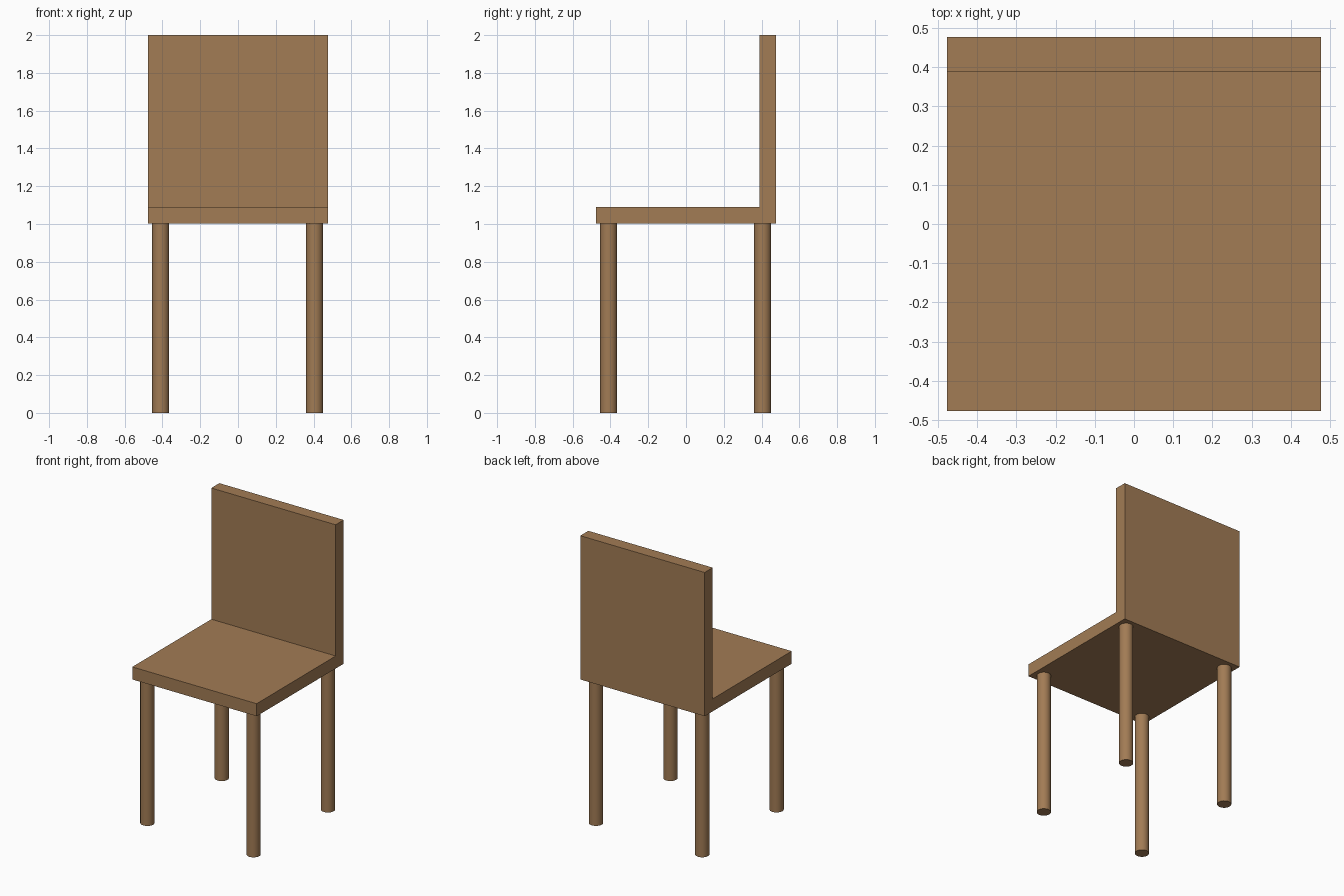
import bpy, bmesh

if "Cube" in bpy.data.objects:
    bpy.data.objects.remove(bpy.data.objects["Cube"])

wood = bpy.data.materials.new("brown_wood")
wood.diffuse_color = (0.36, 0.20, 0.09, 1)
wood.use_nodes = True
wood.node_tree.nodes["Principled BSDF"].inputs["Base Color"].default_value = wood.diffuse_color

HALF = 0.477      # half width of the seat
SEAT_Z = 1.003    # underside of the seat
SEAT_TOP = 1.09
BACK_Y = 0.389    # front face of the backrest

# Seat and backrest: one L-shaped side profile extruded across the width
profile = [(-HALF, SEAT_Z), (HALF, SEAT_Z), (HALF, 2.0),
           (BACK_Y, 2.0), (BACK_Y, SEAT_TOP), (-HALF, SEAT_TOP)]
bm = bmesh.new()
face = bm.faces.new([bm.verts.new((-HALF, y, z)) for y, z in profile])
ext = bmesh.ops.extrude_face_region(bm, geom=[face])
verts = [v for v in ext["geom"] if isinstance(v, bmesh.types.BMVert)]
bmesh.ops.translate(bm, verts=verts, vec=(2 * HALF, 0, 0))
bmesh.ops.recalc_face_normals(bm, faces=bm.faces)
mesh = bpy.data.meshes.new("seat_and_backrest")
bm.to_mesh(mesh)
bm.free()
mesh.materials.append(wood)
seat = bpy.data.objects.new("seat_and_backrest", mesh)
bpy.context.collection.objects.link(seat)

# Four round legs
for y, row in ((-0.409, "front"), (0.406, "back")):
    for x, side in ((-0.409, "left"), (0.406, "right")):
        bpy.ops.mesh.primitive_cylinder_add(
            vertices=32, radius=0.045, depth=SEAT_Z, location=(x, y, SEAT_Z / 2))
        leg = bpy.context.object
        leg.name = f"{row}_{side}_leg"
        leg.data.materials.append(wood)
        bpy.ops.object.shade_smooth_by_angle()
